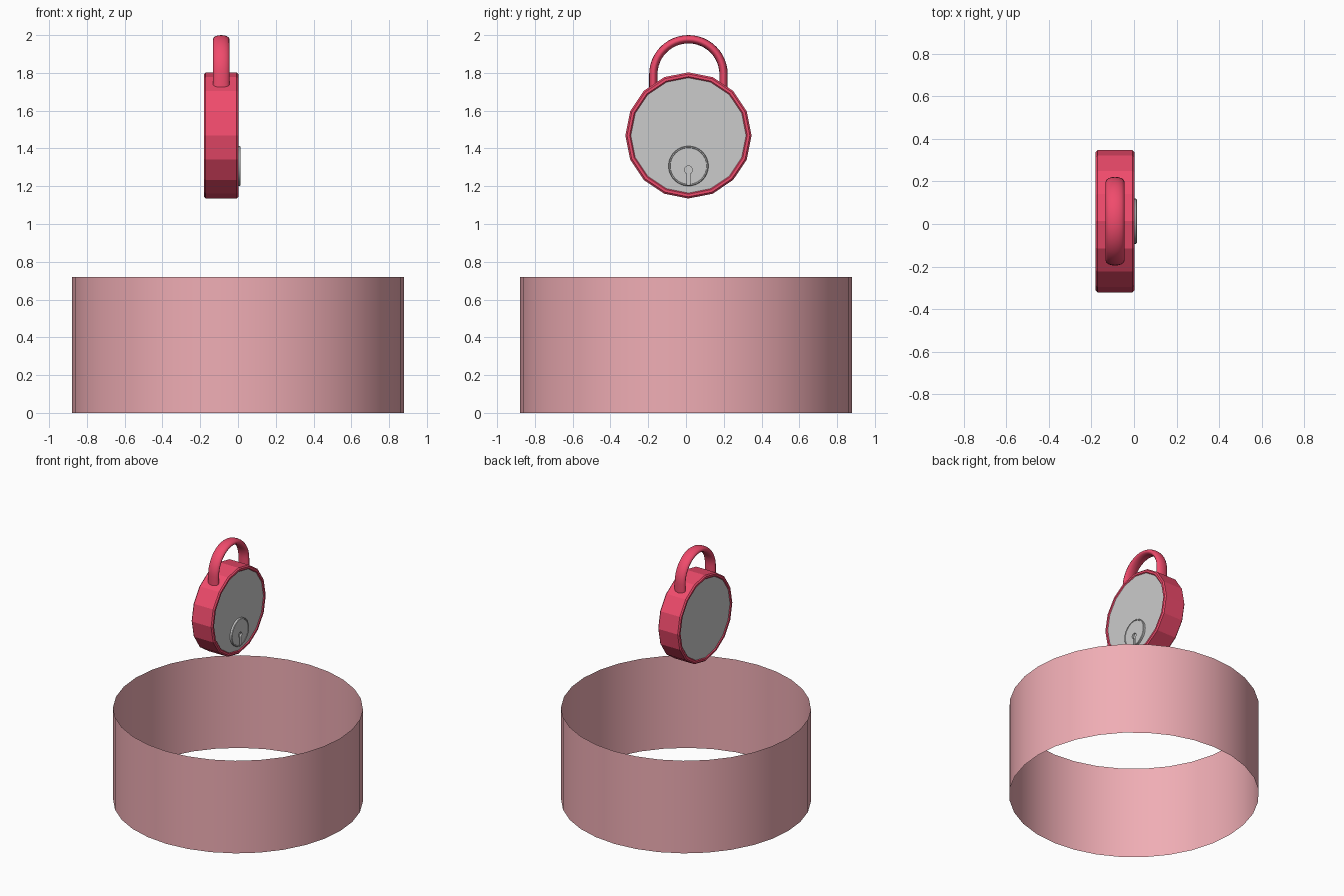
import bpy, bmesh
from math import sin, cos, pi, radians

if "Cube" in bpy.data.objects:
    bpy.data.objects.remove(bpy.data.objects["Cube"])


def material(name, rgb):
    m = bpy.data.materials.new(name)
    m.diffuse_color = (*rgb, 1)
    m.use_nodes = True
    m.node_tree.nodes["Principled BSDF"].inputs["Base Color"].default_value = m.diffuse_color
    return m


RED = material("red", (0.87, 0.07, 0.15))
PINK = material("pink", (0.87, 0.42, 0.46))
GREY = material("face_grey", (0.62, 0.62, 0.62))
LIGHT = material("plug_grey", (0.7, 0.7, 0.7))
Y, Z, R = 0.013, 1.469, 0.334       # lock centre and radius
X0, X1 = -0.18, 0.002               # lock back and front


def finish(name, bm, mat, smooth=None):
    bmesh.ops.recalc_face_normals(bm, faces=bm.faces)
    me = bpy.data.meshes.new(name)
    bm.to_mesh(me)
    bm.free()
    ob = bpy.data.objects.new(name, me)
    bpy.context.collection.objects.link(ob)
    me.materials.append(mat)
    if smooth:
        bpy.ops.object.select_all(action='DESELECT')
        ob.select_set(True)
        bpy.context.view_layer.objects.active = ob
        bpy.ops.object.shade_smooth_by_angle(angle=radians(smooth))
    return ob


def loft(name, rings, mat, caps=True, smooth=None, closed=False):
    """Skin a list of vertex rings with quads."""
    bm = bmesh.new()
    loops = [[bm.verts.new(p) for p in ring] for ring in rings]
    pairs = list(zip(loops, loops[1:])) + ([(loops[-1], loops[0])] if closed else [])
    for a, b in pairs:
        n = len(a)
        for i in range(n):
            j = (i + 1) % n
            bm.faces.new((a[i], a[j], b[j], b[i]))
    if caps:
        bm.faces.new(loops[0])
        bm.faces.new(loops[-1])
    return finish(name, bm, mat, smooth)


def circle_x(x, r, n, z):
    return [(x, Y + r * sin(2 * pi * i / n), z + r * cos(2 * pi * i / n)) for i in range(n)]


# Open band below the lock
band = [[(0.88 * cos(2 * pi * i / 32), 0.88 * sin(2 * pi * i / 32), z) for i in range(32)]
        for z in (0, 0.72)]
loft("band", band, PINK, caps=False, smooth=40)

# Sixteen-sided body with bevelled rims and shallow recesses
body = [(X0 + .006, .305), (X0, .311), (X0, .325), (X0 + .009, R),
        (X1 - .009, R), (X1, .325), (X1, .311), (X1 - .006, .305)]
loft("lock_body", [circle_x(x, r, 16, Z) for x, r in body], RED, caps=False)

# Grey plates closing both sides
for name, x in (("front_plate", X1 - .006), ("back_plate", X0 + .006)):
    bm = bmesh.new()
    bm.faces.new([bm.verts.new(p) for p in circle_x(x, .305, 16, Z)])
    bm.faces.ensure_lookup_table()
    ob = finish(name, bm, GREY)
    if (ob.data.polygons[0].normal.x > 0) != (name == "front_plate"):
        ob.data.flip_normals()

# Key plug with a lipped edge
ZP = 1.307
plug_profile = [(-.02, .106), (.010, .106), (.013, .103), (.013, .098), (.010, .096)]
plug = loft("key_plug", [circle_x(x, r, 32, ZP) for x, r in plug_profile], LIGHT, smooth=35)

# Keyhole cutter: round hole running into a slot
a0 = radians(25)
hole = [(.021 * sin(a0 + (2 * pi - 2 * a0) * i / 16), -.021 * cos(a0 + (2 * pi - 2 * a0) * i / 16))
        for i in range(17)]
outline = [(.0085, -.08)] + hole + [(-.0085, -.08)]
cutter = loft("keyhole_cutter", [[(x, Y + y, 1.286 + z) for y, z in outline] for x in (-.005, .03)], LIGHT)
cut = plug.modifiers.new("keyhole", 'BOOLEAN')
cut.operation = 'DIFFERENCE'
cut.object = cutter
cut.solver = 'EXACT'
cutter.hide_render = True
cutter.hide_viewport = True

# Shackle: oval section swept along two legs and an arch
XS, ZA, RA, A, B = -.089, 1.792, .186, .044, .022
path = [(-RA, 1.66, pi)] + [(RA * cos(t), ZA + RA * sin(t), t)
                            for t in (pi * (1 - i / 24) for i in range(25))] + [(RA, 1.66, 0)]
rings = []
for py, pz, t in path:
    ring = []
    for i in range(16):
        u = 2 * pi * i / 16
        d = B * sin(u)
        ring.append((XS + A * cos(u), Y + py + d * cos(t), pz + d * sin(t)))
    rings.append(ring)
loft("shackle", rings, RED, smooth=50)
